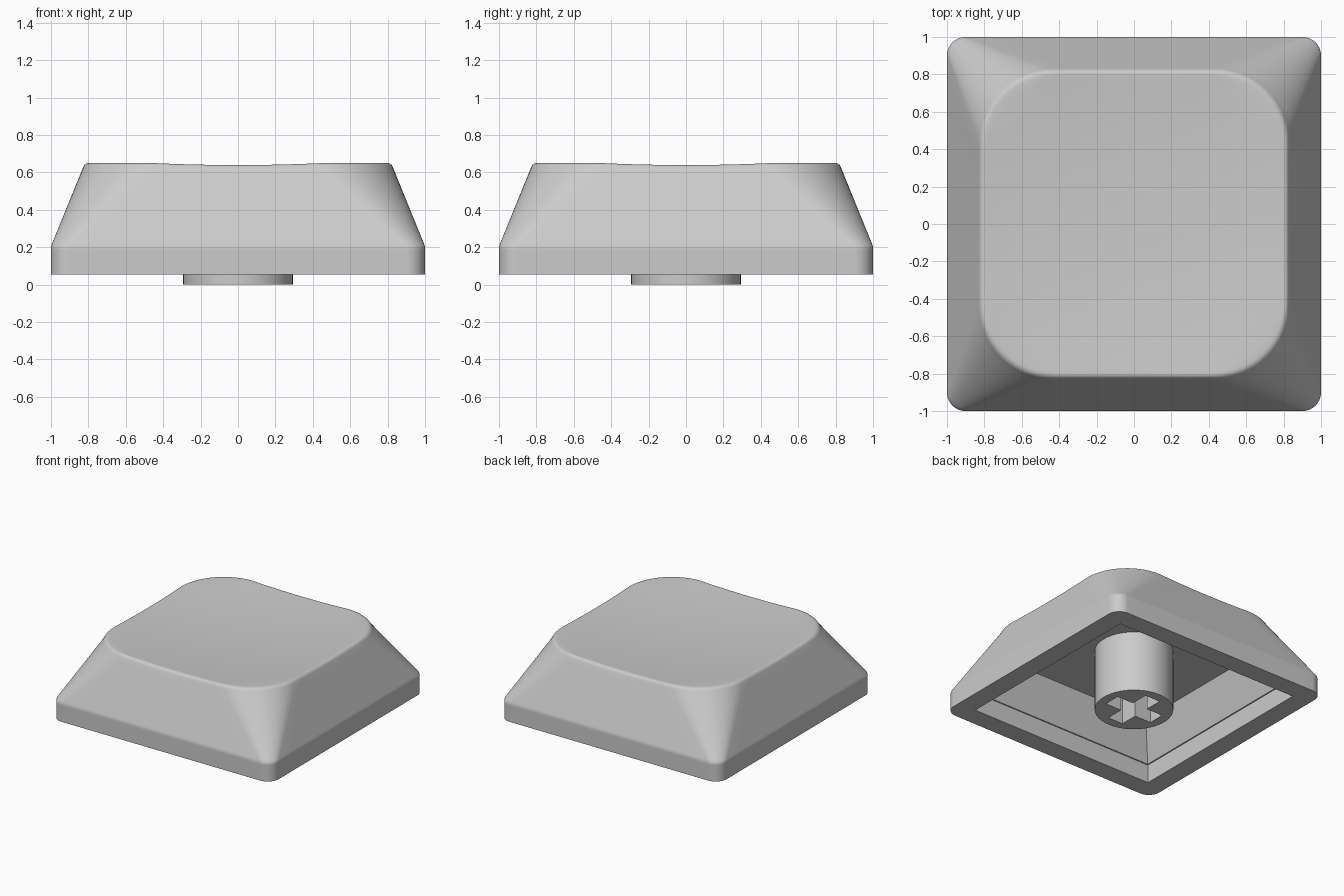
import bpy, bmesh, math
from mathutils import Vector, Matrix

cube = bpy.data.objects.get("Cube")
if cube:
    bpy.data.objects.remove(cube, do_unlink=True)

grey = bpy.data.materials.new("light_grey_plastic")
grey.use_nodes = True
grey.diffuse_color = (0.6, 0.6, 0.6, 1)
grey.node_tree.nodes["Principled BSDF"].inputs["Base Color"].default_value = (0.6, 0.6, 0.6, 1)

RIM, SHOULDER, TOP, CEILING = 0.055, 0.205, 0.651, 0.5
CORNER_STEPS, SIDE_STEPS = 14, 12


def make_object(name, bm):
    mesh = bpy.data.meshes.new(name)
    bmesh.ops.recalc_face_normals(bm, faces=bm.faces)
    bm.to_mesh(mesh)
    bm.free()
    mesh.materials.append(grey)
    obj = bpy.data.objects.new(name, mesh)
    bpy.context.collection.objects.link(obj)
    return obj


def smooth(obj, degrees):
    bpy.ops.object.select_all(action="DESELECT")
    obj.select_set(True)
    bpy.context.view_layer.objects.active = obj
    bpy.ops.object.shade_smooth_by_angle(angle=math.radians(degrees))


def rounded_square(half, radius):
    """Outline points of a rounded square, with subdivided sides."""
    inner = half - radius
    quarter = []
    for i in range(CORNER_STEPS + 1):
        a = i / CORNER_STEPS * math.pi / 2
        quarter.append(Vector((inner + radius * math.cos(a), inner + radius * math.sin(a))))
    # Straight side leading to the next corner
    start, end = Vector((inner, half)), Vector((-inner, half))
    quarter += [start.lerp(end, i / SIDE_STEPS) for i in range(1, SIDE_STEPS)]
    return [Matrix.Rotation(k * math.pi / 2, 2) @ p for k in range(4) for p in quarter]


def dish(p):
    """Height of the shallow spherical hollow on the top."""
    return min(TOP, 0.606 + 0.052 * p.length_squared)


# Cap: one continuous skin from the ceiling, round the rim, up to the dished top
bm = bmesh.new()
loops = []


def add_loop(half, radius, z, follow=0):
    loops.append([bm.verts.new((p.x, p.y, z + follow * (dish(p) - TOP)))
                  for p in rounded_square(half, radius)])


add_loop(0.715, 0, CEILING)
add_loop(0.83, 0, SHOULDER)
add_loop(0.84, 0, SHOULDER)
add_loop(0.84, 0, RIM)
# Upright band and its softened shoulder
for half, radius, z in ((1, 0.1, RIM), (1, 0.1, SHOULDER - 0.02), (1, 0.1, SHOULDER - 0.005),
                        (0.998, 0.102, SHOULDER + 0.005), (0.992, 0.11, SHOULDER + 0.02)):
    add_loop(half, radius, z)
# Sloping side and softened edge of the top
for half, radius, z in ((0.839, 0.375, 0.6), (0.828, 0.385, 0.628), (0.824, 0.385, 0.636),
                        (0.818, 0.383, 0.643), (0.811, 0.38, 0.648), (0.803, 0.376, 0.6505),
                        (0.794, 0.372, TOP)):
    add_loop(half, radius, z, 1)
# Concentric loops of the hollow
for s in (0.97, 0.85, 0.7, 0.55, 0.4, 0.25, 0.1):
    add_loop(0.794 * s, 0.372 * s, TOP, 1)

for low, high in zip(loops, loops[1:]):
    for i in range(len(low)):
        j = (i + 1) % len(low)
        bm.faces.new((low[i], low[j], high[j], high[i]))
bm.faces.new(loops[0][::-1])
bm.faces.new(loops[-1])
bmesh.ops.remove_doubles(bm, verts=bm.verts, dist=0.0001)
smooth(make_object("cap_shell", bm), 40)

# Stem: round post under the ceiling
bm = bmesh.new()
height = CEILING + 0.01
bmesh.ops.create_cone(bm, cap_ends=True, segments=64, radius1=0.293, radius2=0.293,
                      depth=height)
bmesh.ops.translate(bm, verts=bm.verts, vec=(0, 0, height / 2))
stem = make_object("stem", bm)

# Cross socket cut into the stem
bm = bmesh.new()
long, thin = 0.216, 0.068
outline = []
for k in range(4):
    turn = Matrix.Rotation(k * math.pi / 2, 3, "Z")
    for x, y in ((long, -thin), (long, thin), (thin, thin)):
        outline.append(bm.verts.new(turn @ Vector((x, y, -0.1))))
face = bm.faces.new(outline)
raised = bmesh.ops.extrude_face_region(bm, geom=[face])["geom"]
bmesh.ops.translate(bm, vec=(0, 0, 0.5),
                    verts=[v for v in raised if isinstance(v, bmesh.types.BMVert)])
cutter = make_object("socket_cutter", bm)
cutter.hide_render = True

cut = stem.modifiers.new("socket", "BOOLEAN")
cut.operation, cut.solver, cut.object = "DIFFERENCE", "EXACT", cutter
bpy.context.view_layer.objects.active = stem
bpy.ops.object.modifier_apply(modifier=cut.name)
bpy.data.objects.remove(cutter, do_unlink=True)
smooth(stem, 30)
